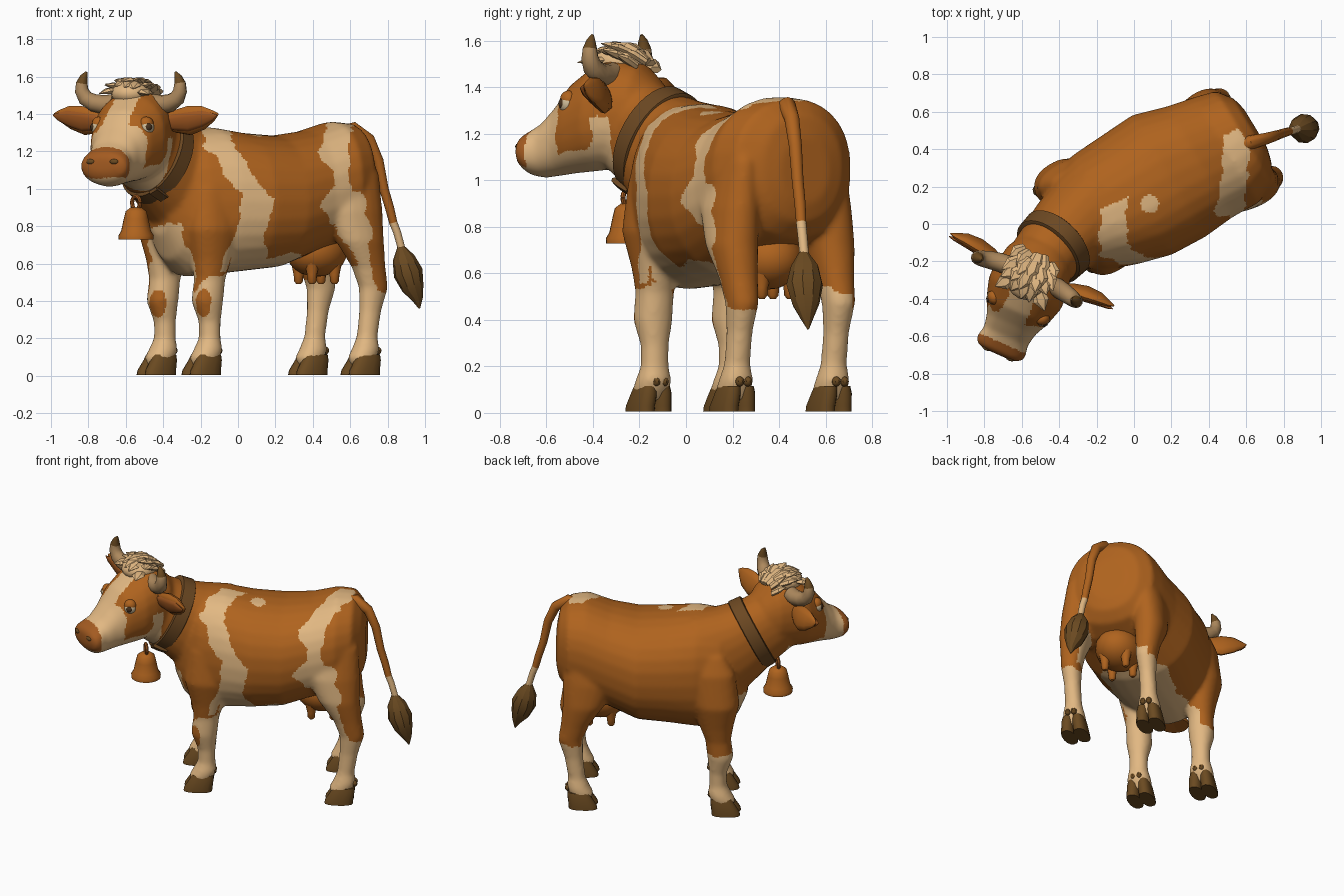
import bpy, bmesh, math, random
from mathutils import Vector, Matrix, noise

if "Cube" in bpy.data.objects:
    bpy.data.objects.remove(bpy.data.objects["Cube"])

random.seed(4)
V = Vector
UP = V((0, 0, 1))
D, S = V((.857, .515, 0)), V((-.515, .857, 0))       # body: rearward, sideways
F, R = V((-.405, -.914, 0)), V((.914, -.405, 0))     # head: forward, sideways
ORG, HEAD = V((.1, .205, 0)), V((-.53, -.25, 0))


def body(u, v, z): return ORG + D * u + S * v + UP * z
def head(t, r, z): return HEAD + F * t + R * r + UP * z


def mat(name, *c):
    m = bpy.data.materials.new(name)
    m.diffuse_color = (*c, 1)
    m.use_nodes = True
    m.node_tree.nodes["Principled BSDF"].inputs["Base Color"].default_value = m.diffuse_color
    return m


BROWN = mat("russet coat", .43, .125, .013)
CREAM = mat("cream coat", .76, .48, .225)
DARK = mat("dark hoof", .145, .068, .015)
HORN = mat("horn", .42, .25, .11)
STRAP = mat("strap leather", .15, .065, .016)
NOSE = mat("nose", .37, .105, .015)
INNER = mat("inner ear", .33, .09, .014)
EYE = mat("eye white", .6, .48, .3)
PUPIL = mat("pupil", .06, .03, .012)


def loft(bm, rings, n=20, e=.9):
    """Skin closed sections given as (centre, half axis, half axis)."""
    pw = lambda x: math.copysign(abs(x) ** e, x)
    loops = []
    for c, a, b in rings:
        loops.append([bm.verts.new(c + a * pw(math.cos(k * math.tau / n)) + b * pw(math.sin(k * math.tau / n)))
                      for k in range(n)])
    for p, q in zip(loops, loops[1:]):
        for i in range(n):
            bm.faces.new((p[i], p[(i + 1) % n], q[(i + 1) % n], q[i]))
    bm.faces.new(loops[0])
    bm.faces.new(loops[-1])


def tube(bm, pts, ref, n=12):
    """Tapered tube through (point, radius) pairs."""
    rings = []
    for i, (p, r) in enumerate(pts):
        t = (pts[min(i + 1, len(pts) - 1)][0] - pts[max(i - 1, 0)][0]).normalized()
        a = t.cross(ref).normalized()
        rings.append((p, a * r, t.cross(a) * r))
    loft(bm, rings, n, 1)


def ball(bm, c, x, y, z, seg=16):
    m = Matrix((x, y, z)).transposed().to_4x4()
    m.translation = c
    bmesh.ops.create_uvsphere(bm, u_segments=seg, v_segments=seg // 2 + 2, radius=1, matrix=m)


def make(name, bm, mats, rule=None, angle=40):
    bmesh.ops.recalc_face_normals(bm, faces=bm.faces)
    me = bpy.data.meshes.new(name)
    bm.to_mesh(me)
    bm.free()
    ob = bpy.data.objects.new(name, me)
    bpy.context.collection.objects.link(ob)
    finish(ob, mats, rule, angle)
    return ob


def finish(ob, mats, rule, angle):
    for m in mats:
        ob.data.materials.append(m)
    for p in ob.data.polygons:
        p.use_smooth = True
        if rule:
            p.material_index = rule(p.center, p.normal)
    ob.data.set_sharp_from_angle(angle=math.radians(angle))


# Hide: trunk, neck, head and legs fused into one skin
hide = bmesh.new()
trunk = [(-.60, .02, .13, .76, 1.12), (-.54, .02, .21, .62, 1.24), (-.44, .03, .29, .53, 1.32), (-.28, .02, .34, .54, 1.33),
         (-.1, .0, .37, .56, 1.30), (.1, .0, .38, .58, 1.285), (.28, -.02, .345, .65, 1.31), (.44, -.04, .33, .70, 1.36),
         (.55, -.03, .29, .75, 1.35), (.61, -.02, .20, .82, 1.28), (.63, -.02, .12, .9, 1.18)]
loft(hide, [(body(u, v, (a + b) / 2), S * w, UP * (b - a) / 2) for u, v, w, a, b in trunk], 28)
NAX = V((-.63, -.637, .45)).normalized()
NSIDE = V((.71, -.704, 0)).normalized()
NUP = NSIDE.cross(NAX).normalized()
if NUP.z < 0:
    NUP.negate()
loft(hide, [(V(c), NSIDE * w, NUP * h) for c, w, h in [((-.24, .06, 1.02), .25, .33), ((-.36, -.05, 1.10), .22, .27),
            ((-.45, -.14, 1.17), .19, .23), ((-.54, -.25, 1.25), .175, .21)]], 24)
skull = [(-.15, .13, 1.13, 1.42), (-.07, .185, 1.08, 1.50), (.05, .21, 1.05, 1.53), (.13, .212, 1.04, 1.50), (.24, .178, 1.03, 1.42),
         (.31, .143, 1.02, 1.33), (.385, .128, 1.01, 1.25), (.44, .143, 1.02, 1.215), (.475, .13, 1.05, 1.195), (.49, .09, 1.09, 1.165)]
loft(hide, [(head(t, 0, (a + b) / 2), R * w, UP * (b - a) / 2) for t, w, a, b in skull], 24)
FORE = [(1.12, .04, .07, .04, .02), (1.0, .04, .14, .08, .03), (.78, .02, .15, .115, .02), (.62, .02, .11, .098, 0), (.52, .01, .083, .08, 0),
        (.40, -.005, .084, .082, 0), (.29, .01, .057, .06, 0), (.2, .01, .056, .06, 0), (.14, 0, .076, .076, 0), (.10, -.02, .08, .078, 0),
        (.05, -.03, .06, .06, 0)]
HIND = [(1.22, -.07, .08, .03, -.04), (1.08, -.07, .15, .07, -.02), (.88, -.08, .17, .10, -.01), (.72, -.045, .135, .10, 0),
        (.58, .01, .092, .078, 0), (.47, .04, .08, .066, 0), (.35, .02, .06, .053, 0), (.21, 0, .055, .055, 0), (.14, -.01, .074, .072, 0),
        (.10, -.03, .078, .074, 0), (.05, -.03, .06, .06, 0)]
LEGS = [("front_near", -.16, -.14, -1, FORE), ("front_far", -.40, .195, 1, FORE),
        ("hind_near", .69, .22, -1, HIND), ("hind_far", .41, .635, 1, HIND)]
for _, x, y, side, prof in LEGS:
    loft(hide, [(V((x, y, z)) + D * du + S * side * dv, D * a, S * b) for z, du, a, b, dv in prof])

# Coat pattern: each stripe lists height, left limit, right limit
SHOULDER = [(.55, -.10, .12), (.66, -.06, .15), (.75, -.01, .13), (.85, 0, .18), (.95, .02, .19), (1.02, -.02, .10), (1.12, -.07, .05),
            (1.25, -.17, -.04), (1.4, -.2, -.05)]
HIP = [(.45, .58, .75), (.6, .56, .71), (.75, .52, .70), (.84, .47, .70), (.92, .45, .67), (1.0, .5, .63), (1.08, .5, .59), (1.2, .43, .59),
       (1.3, .47, .62), (1.4, .48, .62)]


def within(table, x, z):
    for (z0, a0, b0), (z1, a1, b1) in zip(table, table[1:]):
        if z0 <= z <= z1:
            k = (z - z0) / (z1 - z0)
            return a0 + (a1 - a0) * k < x < b0 + (b1 - b0) * k
    return False


def coat(p, n):
    """0 brown, 1 cream, 2 nose."""
    w = noise.noise(p * 9) * .035 + noise.noise(p * 25) * .012
    h = p - HEAD
    t, r = h.dot(F), h.dot(R)
    if t > -.03 and abs(r) < .3 and p.z > .95:
        if t > .425 and p.z > 1.06 + w * .4:
            return 2
        if abs(r + .01) < .075 + w * .5 and p.z > 1.2 and t > .03:      # blaze
            return 1
        if t > .28 + w:                                                 # muzzle
            return 1
        jaw = 1.13 if r > 0 else 1.08
        return int(t > .0 and (p.z < jaw + w or (r > .05 and t < .085 + w and p.z < 1.26 + w)))
    q = p - ORG
    u, v = q.dot(D), q.dot(S)
    outer_far = v > .24 and n.dot(S) > .2
    low = (.43 if outer_far else .51 + .05 * n.x) if u < 0 else (.52 if v > 0 and not outer_far else .45)
    if p.z < low + w:
        for x, y in ((-.165, -.14), (-.41, .195)):                      # knee spots
            if ((p.x - x + .02) / .042) ** 2 + ((p.z - .39) / .072) ** 2 < 1 + w * 8 and n.y < -.3 and abs(p.y - y) < .15:
                return 0
        return 1
    if u < -.36 and abs(v - .03) < .17 + w and p.z < .80 + w:           # brisket
        return 1
    if u < -.3 and v > .05 and p.x > -.47 + w and p.z < .74 and not outer_far and n.dot(D) < .3:
        return 1
    if n.z < -.3 and p.z < .64 + w and -.5 < u < .2 + w and v < .2 + w:     # belly
        return 1
    if (p.xy - V((.08, .11))).length < .055 + w * .5 and p.z > 1.1:
        return 1
    if v < .03 + w and n.dot(D) < .55 and p.z < 1.45:
        hip = u > .1 and n.z > -.5 and (v < -.15 or p.z > 1) and within(HIP, p.x + w, p.z + w)
        return int(within(SHOULDER, p.x + w, p.z + w) or hip)
    return 0


cow = make("hide", hide, [])
rm = cow.modifiers.new("fuse", 'REMESH')
rm.mode, rm.voxel_size = 'VOXEL', .011
sm = cow.modifiers.new("soften", 'SMOOTH')
sm.factor, sm.iterations = .5, 18
bpy.context.view_layer.update()
fused = bpy.data.meshes.new_from_object(cow.evaluated_get(bpy.context.evaluated_depsgraph_get()))
cow.modifiers.clear()
cow.data = fused
finish(cow, [BROWN, CREAM, NOSE], coat, 60)

# Cloven hooves with dewclaws
for name, x, y, side, prof in LEGS:
    bm = bmesh.new()
    c = V((x, y, 0)) - D * .028
    for k in (-1, 1):
        loft(bm, [(c + S * k * m + D * du + UP * z, D * a, S * b) for z, du, a, b, m in
                  [(.005, -.015, .092, .045, .042), (.03, -.012, .09, .045, .041), (.085, .01, .076, .043, .036),
                   (.115, .016, .068, .038, .032)]], 14, .85)
        ball(bm, c + D * .082 + S * k * .02 + UP * .135, D * .022, S * .02, UP * .022, 8)
    make(name + "_hoof", bm, [DARK])

# Udder with four teats
bm = bmesh.new()
ball(bm, V((.42, .35, .665)), D * .17, S * .15, UP * .135, 20)
for a in (-.07, .07):
    for b in (-.07, .07):
        p = V((.42, .35, 0)) + D * a + S * b
        tube(bm, [(p + UP * z, r) for z, r in ((.6, .04), (.54, .027), (.505, .024), (.49, .012))], D, 10)
make("udder", bm, [BROWN])

# Tail and its tuft
bm = bmesh.new()
tube(bm, [(V(p), r) for p, r in [((.54, .415, 1.29), .045), ((.62, .435, 1.32), .038), ((.70, .455, 1.265), .032), ((.75, .47, 1.15), .028),
     ((.78, .48, 1.0), .025), ((.81, .49, .9), .024), ((.83, .495, .82), .022), ((.85, .5, .77), .021), ((.88, .51, .66), .02)]], S)
make("tail", bm, [BROWN, CREAM], lambda p, n: int(p.z < .83))
bm = bmesh.new()
tube(bm, [(V(p), r) for p, r in [((.87, .505, .69), .02), ((.885, .51, .63), .06), ((.91, .51, .55), .08), ((.935, .515, .47), .06),
     ((.96, .52, .41), .03), ((.97, .525, .36), .004)]], S, 10)
make("tail_tuft", bm, [DARK], angle=30)

# Ears, horns, eyes and nostrils, mirrored across the head
for k, side in ((1, "left"), (-1, "right")):
    for name, m, sc, fwd in (("ear", BROWN, 1, 0), ("inner_ear", INNER, .7, .018)):
        bm = bmesh.new()
        loft(bm, [(head(t + fwd, k * r - .015, z - fwd * .3), (F - UP * .3) * h * .42 * sc, (UP * h + F * h * .3) * sc)
                  for r, t, z, h in [(.17, .02, 1.36, .03), (.23, .01, 1.36, .06), (.31, .0, 1.365, .078), (.39, -.005, 1.38, .062),
                                     (.45, .0, 1.39, .03), (.48, .0, 1.40, .004)]], 12)
        make(side + "_" + name, bm, [m])
    bm = bmesh.new()
    tube(bm, [(head(t, k * r - .02, z), w) for r, z, t, w in [(.11, 1.455, .03, .052), (.17, 1.45, .035, .051), (.225, 1.46, .045, .048),
         (.268, 1.485, .055, .043), (.288, 1.525, .06, .037), (.287, 1.565, .06, .031), (.275, 1.6, .06, .02), (.26, 1.625, .06, .006)]], F)
    make(side + "_horn", bm, [HORN, DARK], lambda p, n: int(p.z > 1.57))
    out = (F * .68 + R * k * .73).normalized()
    across = UP.cross(out)
    for name, m, z, sz, off in (("eye", EYE, 1.328, .04, .008), ("pupil", PUPIL, 1.33, .023, .028), ("eyelid", BROWN, 1.346, .04, .003)):
        bm = bmesh.new()
        ball(bm, head(.215, k * .138, z) + out * off, across * sz, out * sz * .9, UP * sz)
        make(side + "_" + name, bm, [m])
    bm = bmesh.new()
    ball(bm, head(.482, k * .068, 1.145), R * .026, F * .014, UP * .015, 12)
    make(side + "_nostril", bm, [DARK])

# Shaggy forelock of overlapping locks sweeping forward
bm = bmesh.new()
ball(bm, head(.05, -.02, 1.51), R * .11, F * .12, UP * .07)
for i in range(20):
    row, col = i // 5, i % 5 - 2
    r = col * .045 + random.uniform(-.012, .012)
    t = -.05 + row * .05 + random.uniform(-.015, .015)
    base = head(t, r - .02, 1.583 - 4 * r * r - 4.5 * (t - .04) ** 2)
    way = (F + R * r * 9 + UP * (random.uniform(.1, .45) - t * 5)).normalized()
    wide = way.cross(UP).normalized()
    nrm = wide.cross(way)
    ln = random.uniform(.06, .085)
    loft(bm, [(base - way * .04 - nrm * .01, wide * .03, nrm * .016), (base + way * ln * .3, wide * .042, nrm * .018),
              (base + way * ln, wide * .002, nrm * .002)], 6, 1)
make("forelock", bm, [CREAM], angle=30)

# Collar, buckle and bell
C = V((-.435, -.125, 1.165))
bm = bmesh.new()
loft(bm, [(C + NAX * o, NSIDE * (.211 + g), NUP * (.252 + g)) for o, g in ((-.048, -.005), (-.043, .003), (.037, -.003), (.042, -.012))], 40, 1)
make("collar", bm, [STRAP])
bm = bmesh.new()
ca = math.radians(-58)
bc = C + NSIDE * .211 * math.cos(ca) + NUP * .255 * math.sin(ca)
tn = (NUP * math.cos(ca) - NSIDE * math.sin(ca)).normalized()
loft(bm, [(bc + tn * o, NAX * .055, NAX.cross(tn) * .014) for o in (-.025, .025)], 8, .5)
make("buckle", bm, [STRAP])
bm = bmesh.new()
bell = V((-.545, -.25, 0))
tube(bm, [(bell + UP * z, r) for z, r in ((.735, .08), (.728, .094), (.75, .095), (.775, .08), (.84, .066), (.88, .056), (.9, .03))], D, 20)
make("bell", bm, [BROWN])
bm = bmesh.new()
ring = [(bell + UP * (.925 + .035 * math.sin(a)) + NSIDE * .03 * math.cos(a), .011) for a in [i * math.tau / 14 for i in range(15)]]
tube(bm, ring, NSIDE.cross(UP), 8)
make("bell_loop", bm, [NOSE])
